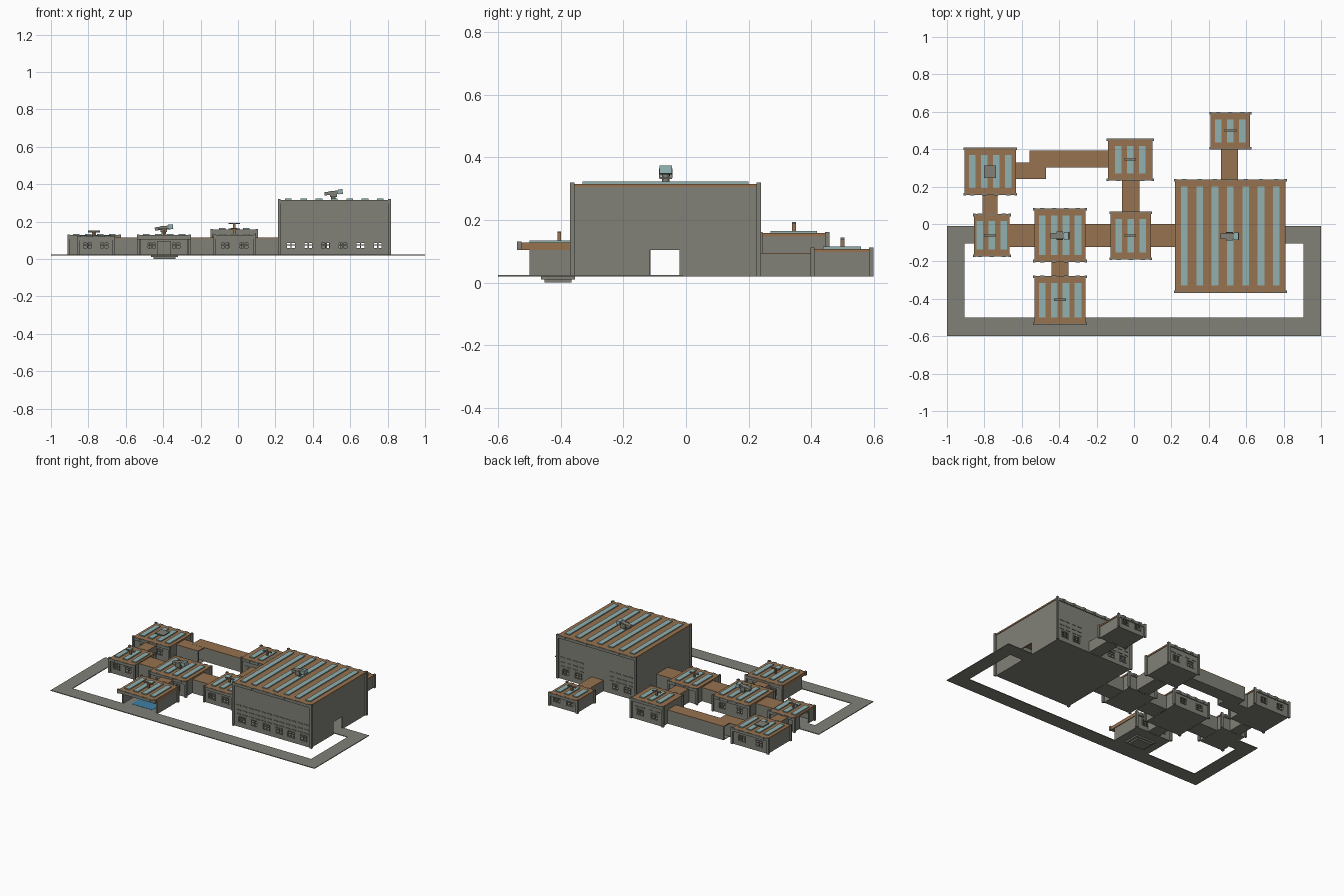
import bpy, bmesh, math
from mathutils import Matrix

if "Cube" in bpy.data.objects:
    bpy.data.objects.remove(bpy.data.objects["Cube"])

G = 0.02     # ground level
T = 0.008    # wall thickness
MAIN = (-0.115, -0.02)   # doorway along the main east-west passage


def material(name, col):
    m = bpy.data.materials.new(name)
    m.diffuse_color = (*col, 1)
    m.use_nodes = True
    m.node_tree.nodes["Principled BSDF"].inputs["Base Color"].default_value = m.diffuse_color
    return m


BROWN = material("rust_brown", (0.31, 0.17, 0.08))
PALE = material("pale_teal", (0.28, 0.44, 0.43))
BLUE = material("water_blue", (0.05, 0.22, 0.38))
GREY = material("concrete_grey", (0.22, 0.22, 0.19))


def finish(bm, name, mat):
    me = bpy.data.meshes.new(name)
    bmesh.ops.recalc_face_normals(bm, faces=bm.faces)
    bm.to_mesh(me)
    bm.free()
    me.materials.append(mat)
    ob = bpy.data.objects.new(name, me)
    bpy.context.collection.objects.link(ob)
    return ob


def boxes(name, lst, mat=GREY):
    """One object from a list of (x0, x1, y0, y1, z0, z1) boxes."""
    bm = bmesh.new()
    for x0, x1, y0, y1, z0, z1 in lst:
        mtx = Matrix.Translation(((x0 + x1) / 2, (y0 + y1) / 2, (z0 + z1) / 2)) \
            @ Matrix.Diagonal((x1 - x0, y1 - y0, z1 - z0, 1))
        bmesh.ops.create_cube(bm, size=1, matrix=mtx)
    return finish(bm, name, mat)


def wall(name, axis, at, u0, u1, z1, holes):
    """Upright wall along x or y with rectangular holes (u0, u1, z0, z1)."""
    us = sorted({u0, u1, *[v for h in holes for v in h[:2]]})
    zs = sorted({G, z1, *[v for h in holes for v in h[2:]]})
    bm = bmesh.new()
    pt = (lambda u, z: (u, at, z)) if axis == 'x' else (lambda u, z: (at, u, z))
    for a, b in zip(us, us[1:]):
        for c, d in zip(zs, zs[1:]):
            um, zm = (a + b) / 2, (c + d) / 2
            if any(h[0] < um < h[1] and h[2] < zm < h[3] for h in holes):
                continue
            bm.faces.new([bm.verts.new(pt(*p)) for p in ((a, c), (b, c), (b, d), (a, d))])
    bmesh.ops.remove_doubles(bm, verts=bm.verts, dist=1e-5)
    ob = finish(bm, name, GREY)
    s = ob.modifiers.new("thickness", 'SOLIDIFY')
    s.thickness, s.offset = T, 0


def building(name, x0, x1, y0, y1, h, stripes, pitch, units=2, doors={}, open_front=False):
    cx, w = (x0 + x1) / 2, x1 - x0
    e = 0.008                       # walls sit just inside the roof edge
    yf = y0 + (0.035 if open_front else e)
    step = 0.093 if units > 2 else w * 0.47
    centres = [cx + (i - (units - 1) / 2) * step for i in range(units)]
    trim = []
    # front and back walls with windows, sills and slot plates
    for side, y, out in (('F', yf, -1), ('B', y1 - e, 1)):
        if side == 'F' and open_front:
            # the open bay still has windows in the back wall
            continue
        d = doors.get(side)
        holes = [(d[0], d[1], G, 0.095)] if d else []
        for c in centres:
            if d and d[0] - 0.026 < c < d[1] + 0.026:
                continue
            for s in (-1, 1):
                m = c + s * 0.012
                holes.append((m - 0.009, m + 0.009, 0.058, 0.072))
                holes.append((m - 0.009, m + 0.009, 0.077, 0.087))
            ya, yb = sorted((y + out * T / 2, y + out * (T / 2 + 0.004)))
            trim += [(c - 0.027, c + 0.027, ya, yb, 0.050, 0.055),
                     (c - 0.027, c + 0.027, ya, yb, 0.090, 0.094)]
            trim += [(c + s * 0.025 - 0.002, c + s * 0.025 + 0.002, ya, yb, 0.055, 0.090)
                     for s in (-1, 1)]
            for z in (0.105, 0.132, 0.165):
                if z + 0.02 < h:
                    trim += [(c + s * 0.023 - 0.016, c + s * 0.023 + 0.016, ya, yb, z, z + 0.006)
                             for s in (-1, 1)]
        wall(name + "_wall_" + side, 'x', y, x0 + e, x1 - e, h, holes)
    # side walls
    for side, x in (('L', x0 + e), ('R', x1 - e)):
        d = doors.get(side)
        top = 0.105 if d == MAIN else 0.095
        wall(name + "_wall_" + side, 'y', x, yf, y1 - e, h, [(*d, G, top)] if d else [])
    boxes(name + "_floor", [(x0 + e, x1 - e, yf, y1 - e, G, G + 0.003)])
    # corner posts and roof edge rails
    for px in (x0, x1):
        for py in (y0, y1):
            low = h - 0.015 if open_front and py == y0 else G
            trim.append((px - 0.007, px + 0.007, py - 0.005, py + 0.009, low, h + 0.012)
                        if py == y0 else
                        (px - 0.007, px + 0.007, py - 0.009, py + 0.005, low, h + 0.012))
    trim += [(x0, x1, y0 - 0.003, y0 + 0.003, h - 0.012, h + 0.006),
             (x0, x1, y1 - 0.003, y1 + 0.003, h - 0.012, h + 0.006)]
    for i in range(stripes):        # small brackets at the stripe ends
        c = cx + (i - (stripes - 1) / 2) * pitch
        trim += [(c - 0.012, c + 0.012, y - 0.005, y + 0.005, h - 0.004, h + 0.009)
                 for y in (y0, y1)]
    boxes(name + "_trim", trim)
    # roof slab with raised pale stripes
    boxes(name + "_roof", [(x0, x1, y0, y1, h - (0.015 if open_front else 0.002), h + 0.008)], BROWN)
    boxes(name + "_roof_stripes",
          [(cx + (i - (stripes - 1) / 2) * pitch - 0.0175, cx + (i - (stripes - 1) / 2) * pitch + 0.0175,
            y0 + 0.035, y1 - 0.035, h + 0.006, h + 0.015) for i in range(stripes)], PALE)


def corridor(name, axis, x0, x1, y0, y1, top=0.11):
    sides = [(x0, x1, y0, y0 + T, G, top), (x0, x1, y1 - T, y1, G, top)] if axis == 'x' else \
            [(x0, x0 + T, y0, y1, G, top), (x1 - T, x1, y0, y1, G, top)]
    boxes(name + "_shell", sides + [(x0, x1, y0, y1, G, G + 0.003)])
    boxes(name + "_roof", [(x0, x1, y0, y1, top - 0.002, top + 0.004)], BROWN)


# buildings
building("main_hall", 0.22, 0.81, -0.365, 0.235, 0.308, 7, 0.082, 6,
         {'L': MAIN, 'R': MAIN, 'B': (0.475, 0.545)})
building("north_east_hut", 0.41, 0.62, 0.402, 0.594, 0.10, 3, 0.064, doors={'F': (0.475, 0.545)})
building("north_block", -0.14, 0.10, 0.235, 0.453, 0.15, 3, 0.064,
         doors={'F': (-0.05, 0.015), 'L': (0.315, 0.385)})
building("central_block", -0.125, 0.09, -0.188, 0.063, 0.12, 3, 0.064,
         doors={'L': MAIN, 'R': MAIN, 'B': (-0.05, 0.015)})
building("middle_block", -0.533, -0.258, -0.20, 0.08, 0.12, 4, 0.064,
         doors={'L': MAIN, 'R': MAIN, 'F': (-0.43, -0.36)})
building("open_bay", -0.533, -0.258, -0.535, -0.28, 0.12, 4, 0.064,
         doors={'B': (-0.43, -0.36)}, open_front=True)
building("west_block", -0.855, -0.665, -0.172, 0.05, 0.112, 3, 0.064,
         doors={'L': MAIN, 'R': MAIN, 'B': (-0.80, -0.74)})
building("north_west_block", -0.905, -0.632, 0.158, 0.405, 0.12, 4, 0.064,
         doors={'F': (-0.80, -0.74), 'R': (0.25, 0.32)})

# linking corridors
for i, (a, b) in enumerate(((-0.67, -0.53), (-0.26, -0.12), (0.085, 0.225))):
    corridor(f"main_corridor_{i}", 'x', a, b, -0.122, 0.0)
corridor("north_corridor", 'y', -0.065, 0.03, 0.06, 0.24)
corridor("hut_corridor", 'y', 0.465, 0.555, 0.23, 0.405, 0.091)
corridor("bay_corridor", 'y', -0.44, -0.35, -0.285, -0.195)
corridor("west_corridor", 'y', -0.81, -0.73, 0.045, 0.162)
corridor("stepped_corridor_west", 'x', -0.64, -0.47, 0.24, 0.33)
corridor("stepped_corridor_east", 'x', -0.56, -0.135, 0.302, 0.393, 0.1105)

# perimeter road
bm = bmesh.new()
outline = [(-1, -0.6), (1, -0.6), (1, -0.01), (0.80, -0.01), (0.80, -0.105), (0.905, -0.105),
           (0.905, -0.5), (-0.905, -0.5), (-0.905, -0.105), (-0.845, -0.105), (-0.845, -0.01), (-1, -0.01)]
f = bm.faces.new([bm.verts.new((x, y, G)) for x, y in outline])
r = bmesh.ops.extrude_face_region(bm, geom=[f])
bmesh.ops.translate(bm, vec=(0, 0, 0.005), verts=[v for v in r["geom"] if isinstance(v, bmesh.types.BMVert)])
finish(bm, "perimeter_road", GREY)

# sunken pool under the open bay
boxes("pool_basin", [(-0.465, -0.322, -0.463, -0.355, 0.010, 0.021),
                     (-0.452, -0.335, -0.452, -0.366, 0.0, 0.010)])
boxes("pool_water", [(-0.475, -0.315, -0.475, -0.345, 0.021, 0.0245)], BLUE)


def tube(name, rad, depth, mtx, mat=GREY):
    bm = bmesh.new()
    bmesh.ops.create_cone(bm, cap_ends=True, segments=12, radius1=rad, radius2=rad, depth=depth, matrix=mtx)
    return finish(bm, name, mat)


# tilted roof scopes
for name, x, y, z in (("hall_scope", 0.51, -0.065, 0.322), ("middle_scope", -0.397, -0.063, 0.134)):
    tube(name + "_post", 0.012, 0.03, Matrix.Translation((x, y, z + 0.012)))
    boxes(name + "_cradle", [(x - 0.018, x + 0.018, y + s * 0.019 - 0.003, y + s * 0.019 + 0.003,
                              z + 0.012, z + 0.042) for s in (-1, 1)]
          + [(x - 0.018, x + 0.018, y - 0.02, y + 0.02, z + 0.01, z + 0.016)])
    tilt = Matrix.Translation((x, y, z + 0.033)) @ Matrix.Rotation(math.radians(-8), 4, 'Y')
    boxes(name + "_body", [(-0.048, 0.03, -0.014, 0.014, -0.009, 0.009)]).matrix_world = tilt
    boxes(name + "_hood", [(0.026, 0.050, -0.020, 0.020, -0.013, 0.013)], PALE).matrix_world = tilt

# small T-shaped masts
for i, (x, y, z) in enumerate(((0.515, 0.50, 0.11), (-0.02, 0.345, 0.16), (-0.02, -0.062, 0.13),
                               (-0.395, -0.405, 0.13), (-0.77, -0.062, 0.12))):
    boxes(f"mast_post_{i}", [(x - 0.006, x + 0.006, y - 0.006, y + 0.006, z, z + 0.034)], BROWN)
    boxes(f"mast_bar_{i}", [(x - 0.032, x + 0.032, y - 0.006, y + 0.006, z + 0.028, z + 0.034)])

# square roof plate on the north west block
boxes("roof_plate", [(-0.802, -0.737, 0.247, 0.312, 0.141, 0.147), (-0.78, -0.759, 0.269, 0.29, 0.125, 0.141)])
